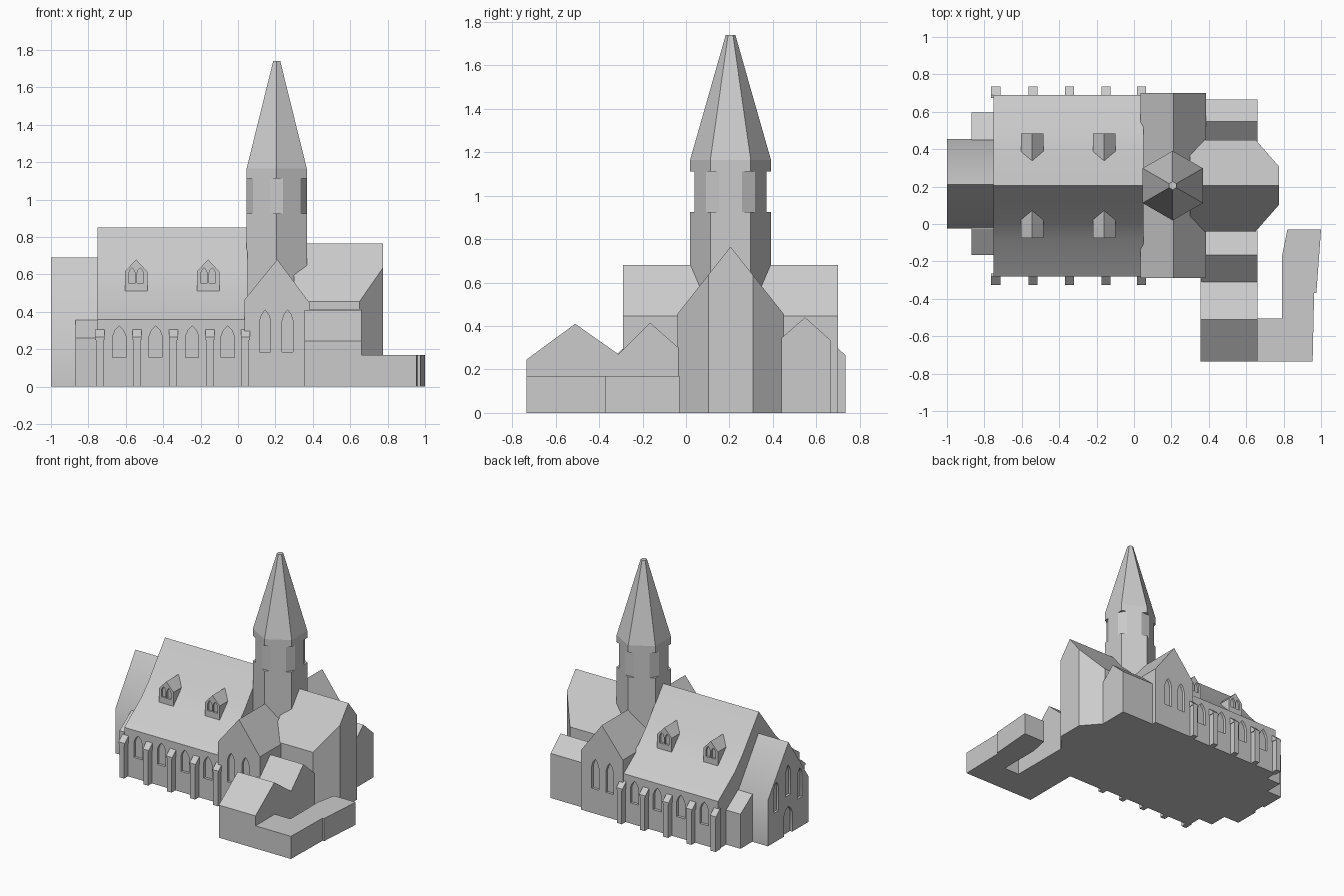
import bpy, bmesh, math
from mathutils import Vector

if "Cube" in bpy.data.objects:
    bpy.data.objects.remove(bpy.data.objects["Cube"])

stone = bpy.data.materials.new("light_grey_stone")
stone.diffuse_color = (0.6, 0.6, 0.6, 1)
stone.use_nodes = True
stone.node_tree.nodes["Principled BSDF"].inputs["Base Color"].default_value = stone.diffuse_color
MID = 0.205  # y of the main ridge


def to_object(name, bm):
    bmesh.ops.recalc_face_normals(bm, faces=bm.faces)
    me = bpy.data.meshes.new(name)
    bm.to_mesh(me)
    bm.free()
    me.materials.append(stone)
    ob = bpy.data.objects.new(name, me)
    bpy.context.collection.objects.link(ob)
    return ob


def add_prism(bm, pts, axis, a, b):
    """Extrude a 2D outline along an axis from a to b."""
    def place(p, t):
        return {'x': (t, p[0], p[1]), 'y': (p[0], t, p[1]), 'z': (p[0], p[1], t)}[axis]
    lo = [bm.verts.new(place(p, a)) for p in pts]
    hi = [bm.verts.new(place(p, b)) for p in pts]
    bm.faces.new(lo)
    bm.faces.new(hi[::-1])
    n = len(pts)
    for i in range(n):
        bm.faces.new((lo[i], lo[(i + 1) % n], hi[(i + 1) % n], hi[i]))


def prism(name, pts, axis, a, b):
    bm = bmesh.new()
    add_prism(bm, pts, axis, a, b)
    return to_object(name, bm)


def lancet(c, w, z0, spring, peak):
    """Pointed window outline."""
    h = w / 2
    m = spring + (peak - spring) * 0.6
    return [(c - h, z0), (c + h, z0), (c + h, spring), (c + h * 0.6, m),
            (c, peak), (c - h * 0.6, m), (c - h, spring)]


def activate(ob):
    bpy.ops.object.select_all(action='DESELECT')
    ob.select_set(True)
    bpy.context.view_layer.objects.active = ob


def carve(ob, cuts):
    """Cut recesses; each cut is (outline, axis, a, b)."""
    bm = bmesh.new()
    for c in cuts:
        add_prism(bm, *c)
    cutter = to_object("window_cutter", bm)
    cutter.hide_render = True
    mod = ob.modifiers.new("windows", 'BOOLEAN')
    mod.operation, mod.solver, mod.object = 'DIFFERENCE', 'EXACT', cutter
    activate(ob)
    bpy.ops.object.modifier_apply(modifier=mod.name)
    bpy.data.objects.remove(cutter)


def smooth(ob, deg=35):
    activate(ob)
    bpy.ops.object.shade_smooth_by_angle(angle=math.radians(deg))


def mirror_y(pts):
    return pts + [(2 * MID - y, z) for y, z in reversed(pts) if abs(y - MID) > 1e-4]


# Nave with a roof that flares toward the eaves
nave = prism("nave", mirror_y([(-0.28, 0), (-0.28, 0.36), (-0.08, 0.505), (0.01, 0.60), (MID, 0.85)]),
             'x', -0.75, 0.05)
cuts = []
for cx in (-0.635, -0.44, -0.245, -0.055):
    out = lancet(cx, 0.07, 0.155, 0.27, 0.325)
    cuts += [(out, 'y', -0.4, -0.26), (out, 'y', 0.67, 0.8)]
carve(nave, cuts)
smooth(nave, 25)

# Buttresses with sloping caps, on both sides
for side, s in (("front", -1), ("back", 1)):
    for i, cx in enumerate((-0.74, -0.54, -0.345, -0.15, 0.04)):
        wall, outer = MID + s * 0.47, MID + s * 0.53
        prism(f"{side}_buttress_{i}", [(wall, 0), (outer, 0), (outer, 0.265), (wall, 0.265)],
              'x', cx - 0.02, cx + 0.02)
        prism(f"{side}_buttress_cap_{i}", [(wall, 0.25), (outer, 0.25), (outer, 0.265),
                                           (MID + s * 0.485, 0.305), (wall, 0.305)],
              'x', cx - 0.025, cx + 0.025)

    # Dormers with paired lancets
    for i, cx in enumerate((-0.545, -0.16)):
        f = MID + s * 0.28
        dormer = prism(f"{side}_dormer_{i}", [(cx - 0.06, 0.505), (cx + 0.06, 0.505), (cx + 0.06, 0.615),
                                              (cx, 0.68), (cx - 0.06, 0.615)],
                       'y', f, MID + s * 0.12)
        carve(dormer, [(lancet(cx + d, 0.036, 0.555, 0.605, 0.635), 'y', f + s * 0.05, f - s * 0.015)
                       for d in (-0.022, 0.022)])

# Transept
transept = prism("transept", [(0.035, 0), (0.385, 0), (0.385, 0.445), (0.21, 0.68), (0.035, 0.465)],
                 'y', -0.29, 0.70)
cuts = []
for cx in (0.145, 0.265):
    out = lancet(cx, 0.06, 0.185, 0.35, 0.41)
    cuts += [(out, 'y', -0.4, -0.27), (out, 'y', 0.68, 0.8)]
carve(transept, cuts)

# Chancel: gabled block with two chamfered corners
bm = bmesh.new()
add_prism(bm, mirror_y([(-0.04, 0), (-0.04, 0.455), (MID, 0.765)]), 'x', 0.30, 0.775)
for s in (-1, 1):
    geom = bm.verts[:] + bm.edges[:] + bm.faces[:]
    bmesh.ops.bisect_plane(bm, geom=geom, plane_co=(0.775, MID + s * 0.1025, 0),
                           plane_no=Vector((0.1425, s * 0.125, 0)).normalized(), clear_outer=True)
    bmesh.ops.holes_fill(bm, edges=[e for e in bm.edges if e.is_boundary])
to_object("chancel", bm)

# West porch with lancets and door
porch = prism("west_porch", [(-0.025, 0), (-0.025, 0.345), (0.21, 0.69), (0.455, 0.345), (0.455, 0)],
              'x', -1.0, -0.74)
carve(porch, [(lancet(c, w, z0, sp, pk), 'x', -1.1, -0.982) for c, w, z0, sp, pk in
              ((0.075, 0.055, 0.22, 0.40, 0.445), (0.355, 0.055, 0.22, 0.40, 0.445),
               (0.215, 0.06, 0.29, 0.46, 0.52), (0.215, 0.10, -0.05, 0.15, 0.21))])
smooth(porch, 40)

# Lean-to blocks beside the porch
prism("porch_lean_to", [(-0.165, 0), (-0.165, 0.26), (-0.025, 0.355), (0.455, 0.355),
                        (0.595, 0.26), (0.595, 0)], 'x', -0.87, -0.74)

# Side chapels and front annex
prism("front_chapel", [(-0.31, 0), (-0.31, 0.27), (-0.165, 0.415), (-0.035, 0.30), (-0.035, 0)],
      'x', 0.36, 0.66)
prism("back_chapel", [(0.44, 0), (0.44, 0.345), (0.548, 0.44), (0.665, 0.335), (0.665, 0)],
      'x', 0.36, 0.66)
prism("front_annex", [(-0.735, 0), (-0.735, 0.245), (-0.51, 0.41), (-0.29, 0.255), (-0.29, 0)],
      'x', 0.355, 0.66)

# Low flat-roofed wing
prism("low_wing", [(0.65, -0.735), (0.955, -0.735), (0.963, -0.37), (0.975, -0.37), (1.0, -0.03),
                   (0.82, -0.03), (0.79, -0.18), (0.79, -0.505), (0.65, -0.505)], 'z', 0, 0.17)


# Hexagonal tower, with corner openings as a chamfered belfry
def hexagon(r):
    return [Vector((0.207 + r * math.cos(math.radians(90 + 60 * i)),
                    MID + r * math.sin(math.radians(90 + 60 * i)))) for i in range(6)]


R = 0.186
base = hexagon(R)
belfry = []
for i, p in enumerate(base):
    for q in (base[i - 1], base[(i + 1) % 6]):
        belfry.append(p + (q - p).normalized() * 0.04)
prism("tower", base, 'z', 0, 0.925)
prism("belfry", belfry, 'z', 0.925, 1.112)

# Spire with a straight collar
bm = bmesh.new()
rings = [[bm.verts.new((p.x, p.y, z)) for p in hexagon(r)]
         for r, z in ((R, 1.112), (R, 1.165), (0.022, 1.74))]
bm.faces.new(rings[0])
bm.faces.new(rings[-1])
for lo, hi in zip(rings, rings[1:]):
    for i in range(6):
        j = (i + 1) % 6
        bm.faces.new((lo[i], lo[j], hi[j], hi[i]))
to_object("spire", bm)
